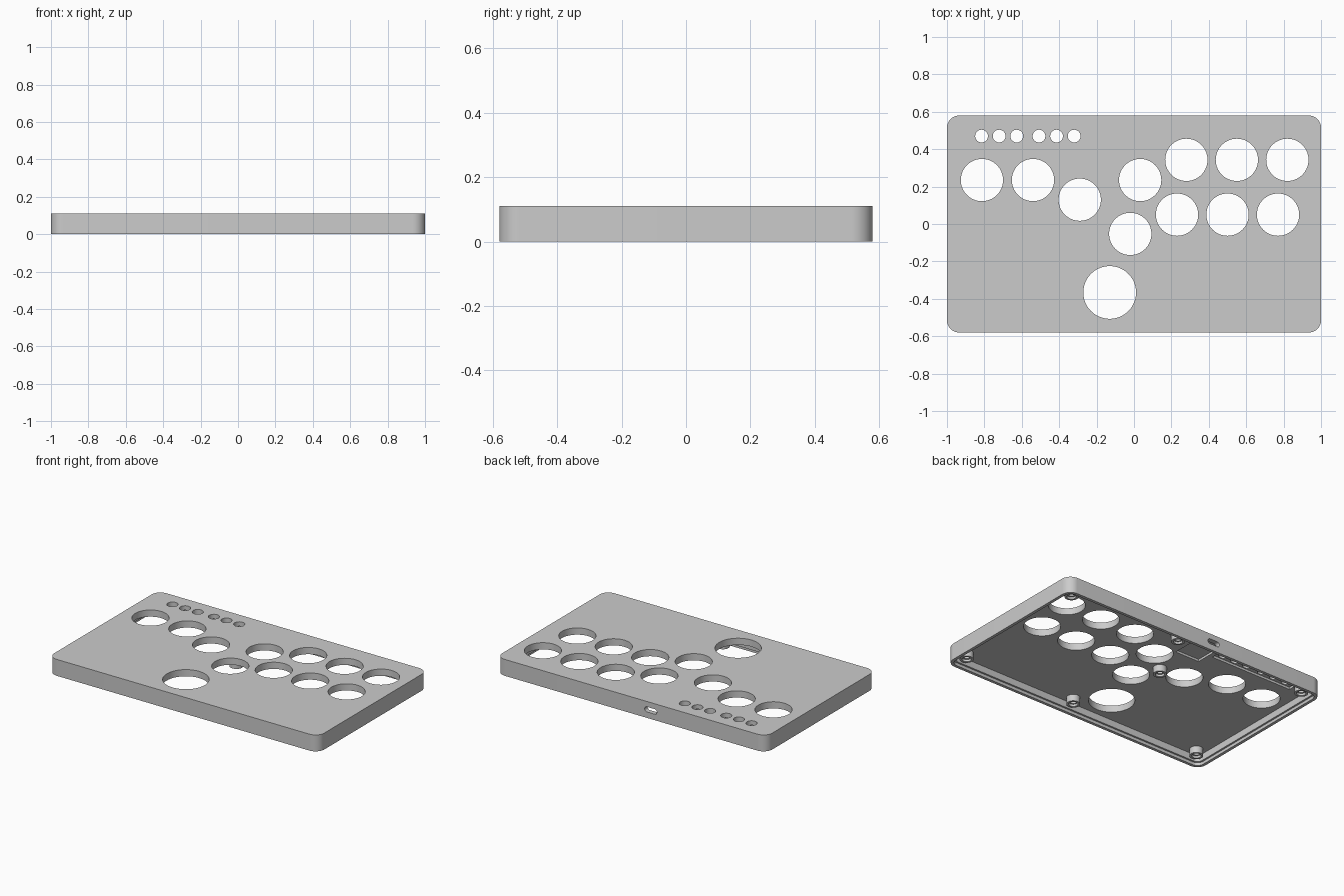
import bpy, bmesh, math
from mathutils import Matrix

if "Cube" in bpy.data.objects:
    bpy.data.objects.remove(bpy.data.objects["Cube"], do_unlink=True)

GREY = (0.6, 0.6, 0.6, 1)
mat = bpy.data.materials.new("light_grey_plastic")
mat.use_nodes = True
mat.diffuse_color = GREY
bsdf = next(n for n in mat.node_tree.nodes if n.type == 'BSDF_PRINCIPLED')
bsdf.inputs["Base Color"].default_value = GREY

HALF_X, HALF_Y, HEIGHT = 1.0, 0.58, 0.11
UNDERSIDE = 0.065    # underside of the top plate
LEDGE = 0.02         # seat of the missing bottom cover


def add_object(name, bm):
    bmesh.ops.recalc_face_normals(bm, faces=bm.faces)
    mesh = bpy.data.meshes.new(name)
    bm.to_mesh(mesh)
    bm.free()
    mesh.materials.append(mat)
    obj = bpy.data.objects.new(name, mesh)
    bpy.context.collection.objects.link(obj)
    return obj


def prism(name, hx, hy, radius, z0, z1, cx=0, cy=0, steps=12):
    """Upright block with rounded corners."""
    bm = bmesh.new()
    ring = []
    for i, (sx, sy) in enumerate([(1, 1), (-1, 1), (-1, -1), (1, -1)]):
        for k in range(steps + 1):
            a = math.pi / 2 * (i + k / steps)
            ring.append(bm.verts.new((cx + sx * (hx - radius) + radius * math.cos(a),
                                      cy + sy * (hy - radius) + radius * math.sin(a), z0)))
    base = bm.faces.new(ring)
    out = bmesh.ops.extrude_face_region(bm, geom=[base])["geom"]
    tops = [v for v in out if isinstance(v, bmesh.types.BMVert)]
    bmesh.ops.translate(bm, verts=tops, vec=(0, 0, z1 - z0))
    return add_object(name, bm)


def box(name, x0, x1, y0, y1, z0, z1):
    bm = bmesh.new()
    bmesh.ops.create_cube(bm, size=1, matrix=Matrix.Translation(
        ((x0 + x1) / 2, (y0 + y1) / 2, (z0 + z1) / 2))
        @ Matrix.Diagonal((x1 - x0, y1 - y0, z1 - z0, 1)))
    return add_object(name, bm)


def cylinder(name, x, y, radius, z0, z1):
    bm = bmesh.new()
    bmesh.ops.create_cone(bm, cap_ends=True, segments=64, radius1=radius, radius2=radius,
                          depth=z1 - z0, matrix=Matrix.Translation((x, y, (z0 + z1) / 2)))
    return add_object(name, bm)


def cut(target, cutter):
    cutter.hide_render = True
    mod = target.modifiers.new("cut", 'BOOLEAN')
    mod.operation = 'DIFFERENCE'
    mod.solver = 'EXACT'
    mod.object = cutter
    bpy.context.view_layer.objects.active = target
    bpy.ops.object.modifier_apply(modifier=mod.name)
    bpy.data.objects.remove(cutter, do_unlink=True)


def smooth(obj):
    bpy.ops.object.select_all(action='DESELECT')
    obj.select_set(True)
    bpy.context.view_layer.objects.active = obj
    bpy.ops.object.shade_smooth_by_angle(angle=math.radians(30))


# Case shell: rounded slab, hollow below, with a stepped rim for the cover
case = prism("case", HALF_X, HALF_Y, 0.065, 0, HEIGHT)
cut(case, prism("cover_recess", HALF_X - 0.02, HALF_Y - 0.02, 0.045, -0.1, LEDGE))
cut(case, prism("cavity", HALF_X - 0.032, HALF_Y - 0.032, 0.035, -0.1, UNDERSIDE))

# Shallow pockets under the plate for the circuit board and small switches
cut(case, box("board_pocket", -0.23, -0.05, 0.335, 0.548, 0, UNDERSIDE + 0.015))
cut(case, box("switch_pocket", -0.87, -0.26, 0.43, 0.51, 0, UNDERSIDE + 0.015))

# Cable port: rounded slot through the back wall
port = prism("port_cutter", 0.045, 0.017, 0.0165, -0.1, 0.1)
port.data.transform(Matrix.Translation((-0.145, HALF_Y, 0.057))
                    @ Matrix.Rotation(math.pi / 2, 4, 'X'))
cut(case, port)

# Button holes: main, thumb and small menu buttons
main_holes = [(-0.813, 0.235), (-0.54, 0.235), (-0.29, 0.13), (0.033, 0.235), (-0.02, -0.053)]
main_holes += [(0.28 + 0.27 * i, 0.343) for i in range(3)]
main_holes += [(0.23 + 0.27 * i, 0.05) for i in range(3)]
holes = [(x, y, 0.113) for x, y in main_holes]
holes.append((-0.13, -0.366, 0.141))
holes += [(start + 0.094 * i, 0.47, 0.034) for start in (-0.815, -0.508) for i in range(3)]
for x, y, r in holes:
    cut(case, cylinder("hole_cutter", x, y, r, -0.1, 0.2))
smooth(case)


# Screw posts: hollow turned pegs hanging from the plate
def screw_post(name, x, y):
    profile = [(0, 0.06), (0.018, 0.06), (0.018, 0.035), (0.028, 0.035), (0.028, LEDGE),
               (0.042, LEDGE), (0.042, UNDERSIDE + 0.005), (0, UNDERSIDE + 0.005)]
    bm = bmesh.new()
    verts = [bm.verts.new((r, 0, z)) for r, z in profile]
    edges = [bm.edges.new(pair) for pair in zip(verts, verts[1:])]
    bmesh.ops.spin(bm, geom=verts + edges, cent=(0, 0, 0), axis=(0, 0, 1),
                   angle=math.tau, steps=32)
    bmesh.ops.remove_doubles(bm, verts=bm.verts, dist=0.0001)
    bmesh.ops.translate(bm, verts=bm.verts, vec=(x, y, 0))
    smooth(add_object(name, bm))


screw_post("centre_screw_post", -0.1, 0.125)
for side, y in (("front", -0.49), ("back", 0.5)):
    for place, x in (("right", -0.905), ("middle", 0.07), ("left", 0.915)):
        screw_post(f"{side}_{place}_screw_post", x, y)
